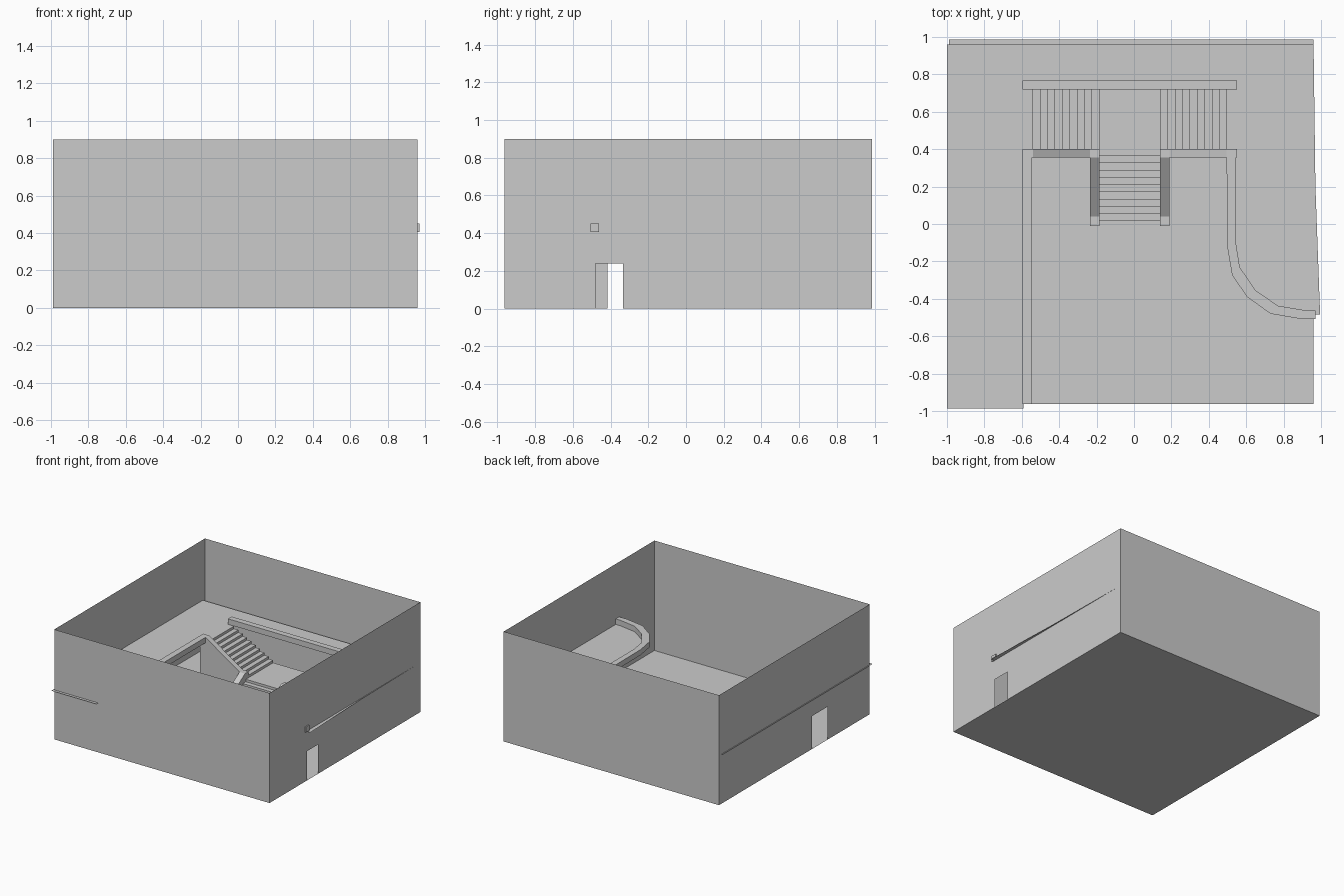
import bpy, bmesh
from mathutils import Vector

if "Cube" in bpy.data.objects:
    bpy.data.objects.remove(bpy.data.objects["Cube"])

X0, X1, Y0, Y1, H = -0.99, 0.96, -0.963, 0.987, 0.9   # room shell
DECK, LAND, RAIL = 0.405, 0.20, 0.045                  # deck, landing, rail height
CX = -0.0225                                           # stair symmetry axis


def make(name, polys, extrude=None):
    """Flat polygons, optionally extruded into prisms."""
    bm = bmesh.new()
    for pts in polys:
        f = bm.faces.new([bm.verts.new(p) for p in pts])
        if extrude:
            bm.faces.ensure_lookup_table()
            r = bmesh.ops.extrude_face_region(bm, geom=[f], use_keep_orig=True)
            vs = [g for g in r['geom'] if isinstance(g, bmesh.types.BMVert)]
            bmesh.ops.translate(bm, vec=Vector(extrude), verts=vs)
    bmesh.ops.remove_doubles(bm, verts=bm.verts, dist=1e-5)
    bmesh.ops.recalc_face_normals(bm, faces=bm.faces)
    me = bpy.data.meshes.new(name)
    bm.to_mesh(me)
    bm.free()
    ob = bpy.data.objects.new(name, me)
    bpy.context.collection.objects.link(ob)
    return ob


def both(p):
    """Mirror a point across the stair axis."""
    return (2 * CX - p[0],) + tuple(p[1:])


def side_wall(x, door_a, door_b, top):
    return [(x, y, z) for y, z in [(Y0, 0), (door_a, 0), (door_a, top), (door_b, top),
                                   (door_b, 0), (Y1, 0), (Y1, H), (Y0, H)]]


# Room: floor and thin walls, doorways in the two side walls
make("floor", [[(X0, Y0, 0), (X1, Y0, 0), (X1, Y1, 0), (X0, Y1, 0)]])
make("front_wall", [[(X0, Y0, 0), (X1, Y0, 0), (X1, Y0, H), (X0, Y0, H)]])
make("back_wall", [[(X0, Y1, 0), (X1, Y1, 0), (X1, Y1, H), (X0, Y1, H)]])
make("right_wall", [side_wall(X1, -0.48, -0.335, 0.24)])
make("left_wall", [side_wall(X0, -0.415, -0.215, 0.27)])

# Curved balcony edge: deck side and room side of the rail
outer = [(0.545, 0.4), (0.545, -0.1), (0.565, -0.23), (0.65, -0.355),
         (0.77, -0.437), (0.92, -0.462), (0.97, -0.462)]
inner = [(0.495, 0.355), (0.5, -0.13), (0.525, -0.275), (0.605, -0.39),
         (0.73, -0.48), (0.89, -0.507), (0.97, -0.507)]

# Upper deck sheet around the stairwell
deck = [(-1, 0.96), (-1, -0.987), (-0.59, -0.987), (-0.59, 0.4), (-0.54, 0.4),
        (-0.54, 0.72), (0.495, 0.72), (0.495, 0.4)] + outer[:-1] + [
        (0.97, -0.485), (0.995, -0.485), (0.97, 0.2), (0.96, 0.96)]
make("upper_deck", [[(x, y, DECK) for x, y in deck]])

# Low rails on the deck edge
quads = [[(*outer[i], DECK), (*outer[i + 1], DECK), (*inner[i + 1], DECK), (*inner[i], DECK)]
         for i in range(len(outer) - 1)]
rail = make("curved_rail", [[(x, y, DECK) for x, y in outer + inner[::-1]]], (0, 0, RAIL))
make("left_rail", [[(x, y, DECK) for x, y in
     [(-0.595, Y0), (-0.545, Y0), (-0.545, 0.355), (-0.595, 0.4)]]], (0, 0, RAIL))
make("back_rail", [[(x, y, DECK) for x, y in
     [(-0.595, 0.72), (0.55, 0.72), (0.55, 0.768), (-0.595, 0.768)]]], (0, 0, RAIL))

# Solid sloping walls beside the side flights and the centre flight
T = DECK + RAIL
flank = [(x, 0.355, z) for x, z in [(-0.595, 0), (-0.595, T), (-0.54, T),
                                    (-0.235, 0.25), (-0.185, 0.25), (-0.185, 0)]]
make("side_flight_walls", [flank, [both(p) for p in flank]], (0, 0.045, 0))
cheek = [(y, z) for y, z in [(0.355, 0), (0.355, 0.25), (0.04, 0.05), (-0.01, 0.05), (-0.01, 0)]]
make("centre_flight_walls", [[(x, y, z) for y, z in cheek] for x in (-0.235, 0.14)], (0.05, 0, 0))


def zigzag(start, run, z0, z1, n):
    """Step profile: n risers with n-1 treads between."""
    rise, pts = (z1 - z0) / n, [(start, z0)]
    for i in range(n):
        pts.append((start + run * i / (n - 1), z0 + rise * (i + 1)))
        if i < n - 1:
            pts.append((start + run * (i + 1) / (n - 1), z0 + rise * (i + 1)))
    return pts


# Stairs: centre flight, landing, two side flights
xa, xb = -0.185, 0.14
steps = zigzag(0.015, 0.35, 0, LAND, 10)
make("centre_steps", [[(xa, *a), (xb, *a), (xb, *b), (xa, *b)] for a, b in zip(steps, steps[1:])])
make("landing", [[(xa, 0.365, LAND), (xb, 0.365, LAND), (xb, 0.72, LAND), (xa, 0.72, LAND)]])
steps = zigzag(-0.185, -0.355, LAND, DECK, 10)
flight = [[(a[0], 0.4, a[1]), (a[0], 0.72, a[1]), (b[0], 0.72, b[1]), (b[0], 0.4, b[1])]
          for a, b in zip(steps, steps[1:])]
make("side_steps_left", flight)
make("side_steps_right", [[both(p) for p in q] for q in flight])
